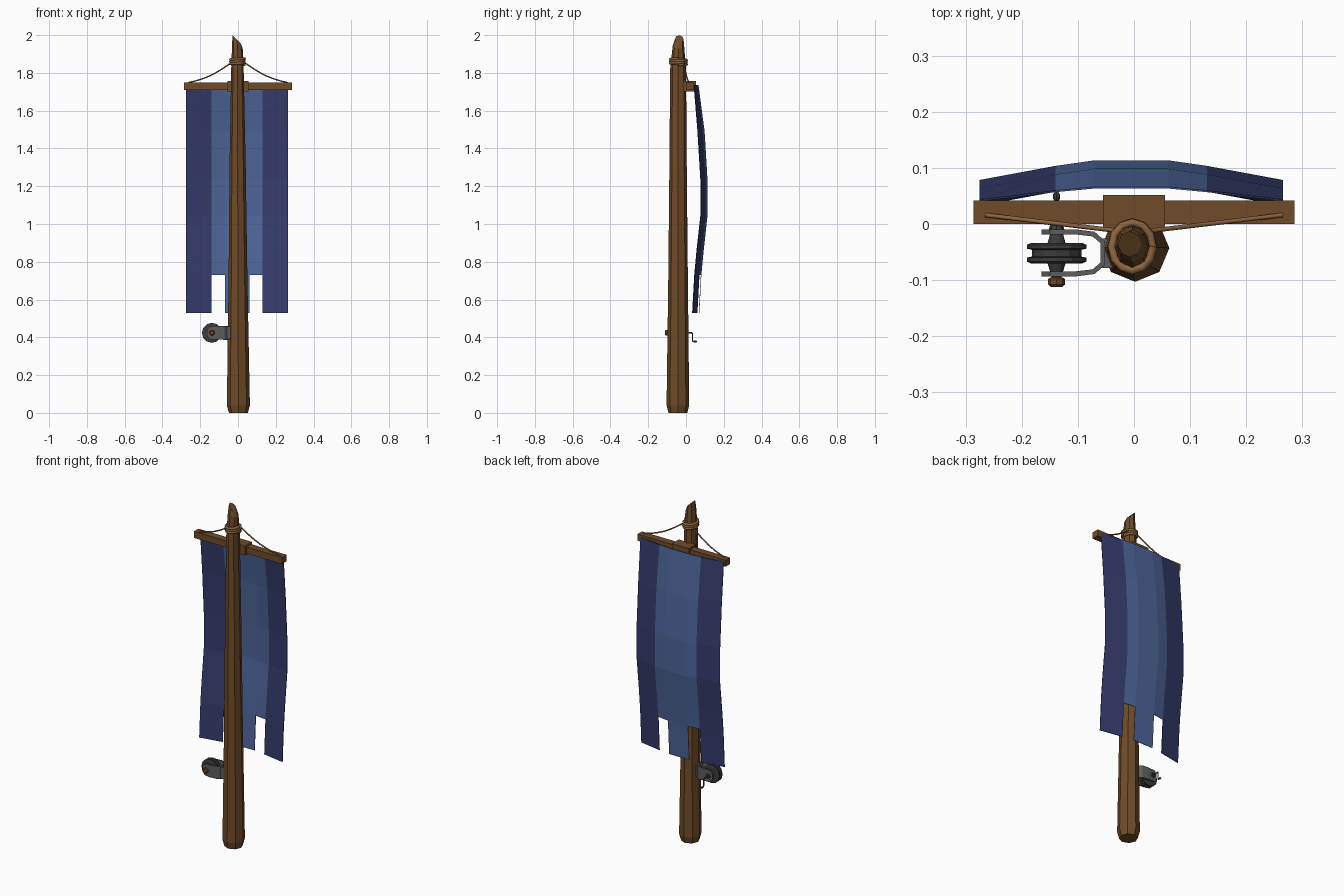
import bpy, math
from mathutils import Vector

if "Cube" in bpy.data.objects:
    bpy.data.objects.remove(bpy.data.objects["Cube"])


def material(name, rgb):
    m = bpy.data.materials.new(name)
    m.diffuse_color = (*rgb, 1)
    m.use_nodes = True
    m.node_tree.nodes["Principled BSDF"].inputs["Base Color"].default_value = m.diffuse_color
    return m


WOOD = material("wood", (0.16, 0.07, 0.022))
ROPE = material("rope", (0.27, 0.13, 0.05))
BLUE = material("blue_cloth", (0.075, 0.13, 0.32))
NAVY = material("navy_cloth", (0.035, 0.045, 0.15))
IRON = material("iron", (0.045, 0.045, 0.045))
STEEL = material("steel", (0.11, 0.11, 0.11))


def mesh_object(name, verts, faces, *mats):
    me = bpy.data.meshes.new(name)
    me.from_pydata(verts, [], faces)
    ob = bpy.data.objects.new(name, me)
    bpy.context.collection.objects.link(ob)
    for m in mats:
        me.materials.append(m)
    return ob


def loft(name, rings, mat):
    """Skin a list of equal-length rings and cap both ends."""
    n = len(rings[0])
    faces = [(k * n + i, k * n + (i + 1) % n, (k + 1) * n + (i + 1) % n, (k + 1) * n + i)
             for k in range(len(rings) - 1) for i in range(n)]
    last = (len(rings) - 1) * n
    faces += [tuple(reversed(range(n))), tuple(range(last, last + n))]
    return mesh_object(name, [v for r in rings for v in r], faces, mat)


def ring(x, y, z, rx, ry, n=8, slope=0):
    pts = []
    for i in range(n):
        a = 2 * math.pi * i / n
        c = math.cos(a)
        pts.append((x + rx * c, y + ry * math.sin(a), z - slope * c))
    return pts


def lathe_y(name, x, z, profile, n, mat):
    """Turned part along y from (y, radius) pairs."""
    return loft(name, [[(x + r * math.cos(2 * math.pi * i / n), y, z - r * math.sin(2 * math.pi * i / n))
                        for i in range(n)] for y, r in profile], mat)


def box(name, lo, hi, mat):
    (a, b, c), (d, e, f) = lo, hi
    return loft(name, [[(a, b, z), (d, b, z), (d, e, z), (a, e, z)] for z in (c, f)], mat)


def tube(name, pts, radius, mat, res=1):
    cu = bpy.data.curves.new(name, "CURVE")
    cu.dimensions = "3D"
    cu.bevel_depth = radius
    cu.bevel_resolution = res
    cu.use_fill_caps = True
    sp = cu.splines.new("POLY")
    sp.points.add(len(pts) - 1)
    for p, co in zip(sp.points, pts):
        p.co = (*co, 1)
    cu.materials.append(mat)
    ob = bpy.data.objects.new(name, cu)
    bpy.context.collection.objects.link(ob)
    return ob


# Pole: hand-hewn octagonal post with a slanted, rounded tip
loft("pole", [ring(x, y, z, rx, ry, 8, s) for x, y, z, rx, ry, s in (
    (0.002, -0.043, 0, 0.05, 0.05, 0),
    (0.002, -0.043, 0.04, 0.061, 0.06, 0),
    (0.0, -0.042, 0.7, 0.05, 0.052, 0),
    (-0.002, -0.042, 1.3, 0.043, 0.046, 0),
    (-0.003, -0.042, 1.82, 0.033, 0.042, 0),
    (-0.003, -0.040, 1.945, 0.028, 0.03, 0.015),
    (-0.008, -0.036, 1.978, 0.021, 0.023, 0.021))], WOOD)

# Crossbar with its mounting block
box("crossbar", (-0.286, 0.0, 1.71), (0.286, 0.042, 1.748), WOOD)
box("crossbar_block", (-0.055, -0.012, 1.702), (0.055, 0.052, 1.758), WOOD)

# Cloth: billowing sheet with darker side bands and cut-out tabs
columns = [(-0.275, 0), (-0.14, 0.025), (-0.07, 0.035), (0.06, 0.035), (0.13, 0.025), (0.265, 0)]
rows = [(1.735, 0.042), (1.49, 0.062), (1.24, 0.077), (1.04, 0.077), (0.85, 0.056), (0.73, 0.045), (0.53, 0.034)]
verts = [(x, y + dy * (1 if z < 1.7 else 0.65), z) for z, y in rows for x, dy in columns]
faces, dark = [], []
for r in range(len(rows) - 1):
    for c in range(5):
        if r == len(rows) - 2 and c in (1, 3):
            continue
        k = r * 6 + c
        faces.append((k, k + 1, k + 7, k + 6))
        dark.append(c in (0, 4))
banner = mesh_object("banner_cloth", verts, faces, BLUE, NAVY)
for p, d in zip(banner.data.polygons, dark):
    p.material_index = int(d)
solid = banner.modifiers.new("thickness", "SOLIDIFY")
solid.thickness = 0.003
solid.offset = 0

# Rope: three coils round the pole and a sagging line to each bar end
coil = []
for i in range(37):
    a = 2 * math.pi * i / 12
    coil.append((-0.003 + 0.037 * math.cos(a), -0.04 + 0.043 * math.sin(a), 1.842 + 0.034 * i / 36))
tube("rope_coils", coil, 0.0075, ROPE)
for side, name in ((-1, "left"), (1, "right")):
    line = []
    for i in range(7):
        t = i / 6
        line.append((side * (0.03 + 0.235 * t), -0.012 + 0.028 * t,
                     1.858 - 0.11 * t - 0.018 * math.sin(math.pi * t)))
    tube("stay_rope_" + name, line, 0.004, ROPE)

# Pulley fork: bent strap around the wheel
half = [(-0.165, -0.014, 0.015), (-0.15, -0.014, 0.034), (-0.105, -0.014, 0.036),
        (-0.072, -0.018, 0.037), (-0.056, -0.032, 0.037)]
strap = half + [(x, -0.103 - y, h) for x, y, h in reversed(half)]
verts = [(x, y, 0.424 + s * h) for x, y, h in strap for s in (-1, 1)]
fork = mesh_object("pulley_fork", verts,
                   [(2 * i, 2 * i + 2, 2 * i + 3, 2 * i + 1) for i in range(len(strap) - 1)], STEEL)
solid = fork.modifiers.new("thickness", "SOLIDIFY")
solid.thickness = 0.009
solid.offset = 0
box("fork_mount", (-0.06, -0.078, 0.39), (-0.035, -0.026, 0.458), STEEL)

# Grooved wheel with tapered hubs, axle, end bolt and crank
PX, PZ = -0.138, 0.424
lathe_y("pulley_wheel", PX, PZ, [
    (-0.09, 0.01), (-0.07, 0.016), (-0.07, 0.046), (-0.067, 0.053), (-0.060, 0.053), (-0.058, 0.044),
    (-0.046, 0.044), (-0.044, 0.053), (-0.037, 0.053), (-0.034, 0.046), (-0.034, 0.016), (-0.012, 0.01)], 12, IRON)
lathe_y("axle", PX, PZ, [(-0.1, 0.009), (0.0, 0.009)], 8, IRON)
lathe_y("axle_bolt", PX, PZ, [(-0.112, 0.01), (-0.108, 0.015), (-0.098, 0.015), (-0.095, 0.01)], 8, WOOD)
lathe_y("crank_collar", PX, PZ, [(-0.01, 0.014), (0.0, 0.011)], 8, IRON)
tube("crank_arm", [(PX, -0.005, PZ), (PX, 0.03, PZ), (PX, 0.034, PZ - 0.005),
                   (PX, 0.034, PZ - 0.042), (PX, 0.038, PZ - 0.046), (PX, 0.046, PZ - 0.046)], 0.004, IRON)
lathe_y("crank_knob", PX, PZ - 0.046, [(0.042, 0.004), (0.045, 0.006), (0.053, 0.006), (0.057, 0.003)], 8, IRON)
